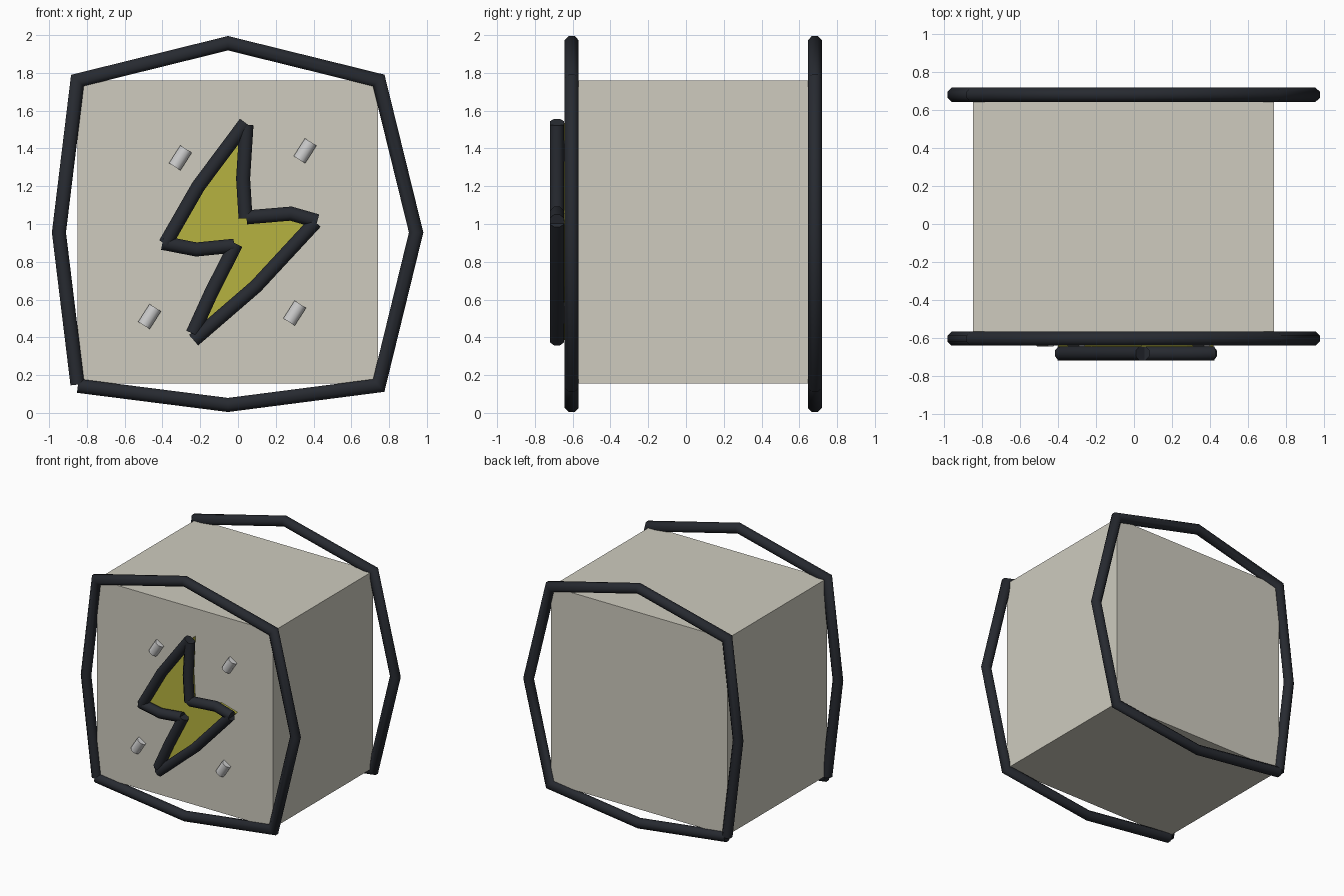
import bpy, bmesh, math
from mathutils import Vector

if "Cube" in bpy.data.objects:
    bpy.data.objects.remove(bpy.data.objects["Cube"])


def material(name, rgb):
    m = bpy.data.materials.new(name)
    m.diffuse_color = (*rgb, 1)
    m.use_nodes = True
    m.node_tree.nodes["Principled BSDF"].inputs["Base Color"].default_value = m.diffuse_color
    return m


PANEL = material("warm_grey", (0.62, 0.60, 0.52))
BLACK = material("black", (0.02, 0.023, 0.03))
YELLOW = material("yellow", (0.47, 0.45, 0.05))


def finish(bm, name, mat=None, smooth=False):
    bmesh.ops.recalc_face_normals(bm, faces=bm.faces)
    mesh = bpy.data.meshes.new(name)
    bm.to_mesh(mesh)
    bm.free()
    obj = bpy.data.objects.new(name, mesh)
    bpy.context.collection.objects.link(obj)
    if mat:
        mesh.materials.append(mat)
    if smooth:
        bpy.ops.object.select_all(action='DESELECT')
        obj.select_set(True)
        bpy.context.view_layer.objects.active = obj
        bpy.ops.object.shade_smooth_by_angle(angle=math.radians(50))
    return obj


def add_tube(bm, path, y, apothem=0.037, sides=8):
    """Mitred octagonal tube along an x-z path lying in the plane y."""
    pts = [Vector(p) for p in path]
    r = apothem / math.cos(math.pi / sides)
    rings = []
    for i, p in enumerate(pts):
        before = (p - pts[i - 1]).normalized() if i else None
        after = (pts[i + 1] - p).normalized() if i < len(pts) - 1 else None
        a, b = before or after, after or before
        t = (a + b).normalized()
        n = Vector((-t.y, t.x)) / max(t.dot(a), 0.5)
        ring = []
        for k in range(sides):
            ang = (k + 0.5) * 2 * math.pi / sides
            q = p + n * r * math.cos(ang)
            ring.append(bm.verts.new((q.x, y + r * math.sin(ang), q.y)))
        rings.append(ring)
    for lo, hi in zip(rings, rings[1:]):
        for k in range(sides):
            j = (k + 1) % sides
            bm.faces.new((lo[k], lo[j], hi[j], hi[k]))
    bm.faces.new(rings[0])
    bm.faces.new(rings[-1])


def add_prism(bm, outline, y0, y1):
    face = bm.faces.new([bm.verts.new((x, y0, z)) for x, z in outline])
    ext = bmesh.ops.extrude_face_region(bm, geom=[face])
    bmesh.ops.translate(bm, vec=(0, y1 - y0, 0),
                        verts=[v for v in ext["geom"] if isinstance(v, bmesh.types.BMVert)])


FRONT, BACK = -0.605, 0.682

# Main box
bm = bmesh.new()
add_prism(bm, [(-0.85, 0.155), (0.74, 0.155), (0.74, 1.76), (-0.85, 1.76)], FRONT, BACK)
finish(bm, "box_body", PANEL)

# Bowed outline frames, front and back, open at one lower corner
frame = [(-0.85, 0.15), (-0.948, 0.955), (-0.85, 1.76), (-0.053, 1.957),
         (0.745, 1.76), (0.943, 0.955), (0.745, 0.145), (-0.053, 0.042), (-0.848, 0.143)]
for name, y in (("front_frame", FRONT), ("back_frame", BACK)):
    bm = bmesh.new()
    add_tube(bm, frame, y)
    finish(bm, name, BLACK, True)

# Lightning bolt: each stroke runs from one sharp corner to the next
strokes = [
    [(0.04, 1.535), (-0.21, 1.20), (-0.385, 0.895)],
    [(-0.40, 0.90), (-0.22, 0.865), (-0.02, 0.885)],
    [(-0.01, 0.895), (-0.14, 0.64), (-0.24, 0.42)],
    [(-0.235, 0.385), (0.095, 0.67), (0.41, 1.01)],
    [(0.42, 1.015), (0.28, 1.055), (0.045, 1.035)],
    [(0.04, 1.03), (0.027, 1.24), (0.045, 1.525)],
]
bm = bmesh.new()
for s in strokes:
    add_tube(bm, s, -0.683)
finish(bm, "bolt_outline", BLACK, True)

# Yellow fill plate behind the outline
bm = bmesh.new()
add_prism(bm, [p for s in strokes for p in s[:-1]], FRONT + 0.005, -0.652)
finish(bm, "bolt_fill", YELLOW)

# Four short studs half sunk in the front face
bm = bmesh.new()
for x, z in [(-0.305, 1.35), (0.355, 1.387), (-0.468, 0.51), (0.30, 0.528)]:
    add_tube(bm, [(x - 0.03, z - 0.047), (x + 0.03, z + 0.047)], -0.61, 0.036)
finish(bm, "face_studs", None, True)
